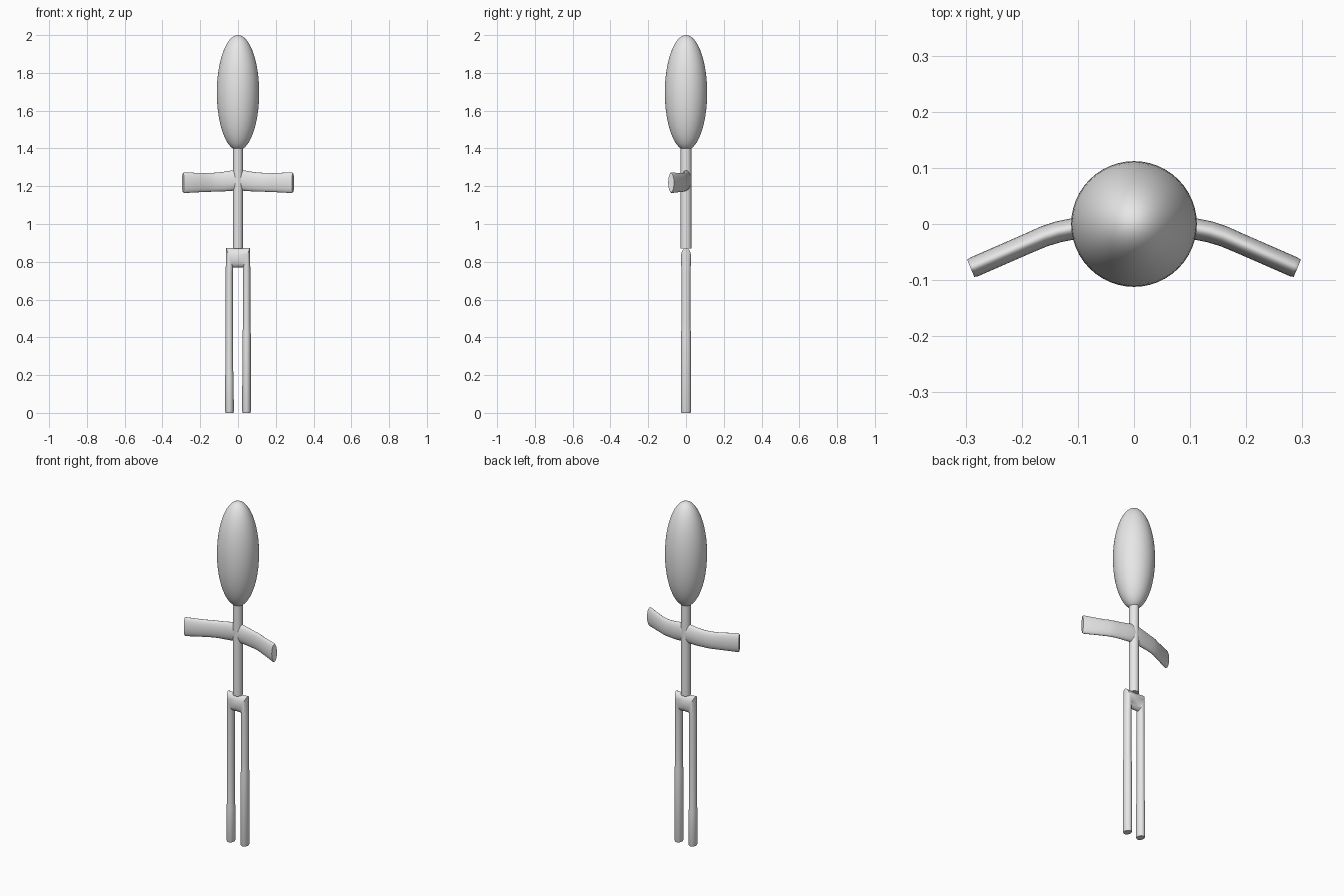
import bpy, bmesh, math
from mathutils import Vector

if "Cube" in bpy.data.objects:
    bpy.data.objects.remove(bpy.data.objects["Cube"])

SIDES = 32
grey = bpy.data.materials.new("plain grey")
grey.diffuse_color = (0.8, 0.8, 0.8, 1)
grey.use_nodes = True
grey.node_tree.nodes["Principled BSDF"].inputs["Base Color"].default_value = grey.diffuse_color


def finish(name, bm):
    """Turn a bmesh into a smooth shaded object."""
    bmesh.ops.recalc_face_normals(bm, faces=bm.faces)
    me = bpy.data.meshes.new(name)
    bm.to_mesh(me)
    bm.free()
    me.materials.append(grey)
    ob = bpy.data.objects.new(name, me)
    bpy.context.collection.objects.link(ob)
    bpy.ops.object.select_all(action='DESELECT')
    ob.select_set(True)
    bpy.context.view_layer.objects.active = ob
    bpy.ops.object.shade_smooth_by_angle(angle=math.radians(40))
    return ob


def tube(name, rings):
    """Closed tube through elliptical rings (centre, half axis, half axis)."""
    bm = bmesh.new()
    loops = []
    for c, a, b in rings:
        c, a, b = Vector(c), Vector(a), Vector(b)
        loops.append([bm.verts.new(c + a * math.cos(t) + b * math.sin(t))
                      for t in (2 * math.pi * i / SIDES for i in range(SIDES))])
    for p, q in zip(loops, loops[1:]):
        for i in range(SIDES):
            j = (i + 1) % SIDES
            bm.faces.new((p[i], p[j], q[j], q[i]))
    bm.faces.new(loops[0])
    bm.faces.new(loops[-1])
    return finish(name, bm)


# Egg-shaped head
bm = bmesh.new()
bmesh.ops.create_uvsphere(bm, u_segments=48, v_segments=32, radius=1)
for v in bm.verts:
    v.co = Vector((v.co.x * 0.112, v.co.y * 0.112, 1.695 + v.co.z * 0.305))
finish("head", bm)

# Neck and torso in one rod
tube("torso", [((0, 0, z), (0.026, 0, 0), (0, 0.028, 0)) for z in (0.87, 1.16, 1.42)])

# Both arms as one bent flat tube: x, y, z, half thickness, half height
half = [(0.03, 0.0, 1.230, 0.024, 0.054), (0.07, -0.003, 1.225, 0.021, 0.052),
        (0.11, -0.009, 1.222, 0.019, 0.050), (0.135, -0.014, 1.221, 0.019, 0.050),
        (0.16, -0.022, 1.220, 0.0185, 0.050), (0.19, -0.035, 1.219, 0.018, 0.050),
        (0.285, -0.0765, 1.219, 0.018, 0.055), (0.291, -0.079, 1.219, 0.0165, 0.051)]
path = [(-x, *r) for x, *r in reversed(half)] + [(0, 0.001, 1.231, 0.026, 0.054)] + half
rings = []
for i, (x, y, z, w, h) in enumerate(path):
    p, q = path[max(i - 1, 0)], path[min(i + 1, len(path) - 1)]
    d = Vector((q[0] - p[0], q[1] - p[1], 0)).normalized()
    rings.append(((x, y, z), Vector((-d.y, d.x, 0)) * w, (0, 0, h)))
tube("arms", rings)

# Legs and hip bar as one tube, mitred at the hip corners


def leg(s, foot_top):
    """Rings from the foot up to the mitred corner on side s."""
    out = []
    for z, x, w in ((0, 0.045, 0.020), (0.008, 0.045, 0.023), (foot_top, 0.0455, 0.022),
                    (foot_top + 0.03, 0.046, 0.020), (0.5, 0.046, 0.0195), (0.74, 0.046, 0.0195)):
        out.append(((s * x, 0, z), (s * w, 0, 0), (0, w + 0.004, 0)))
    out.append(((s * 0.045, 0, 0.822), (s * 0.018, 0, 0.052), (0, 0.027, 0)))
    return out


middle = [((0, 0, 0.82), (0, 0, 0.05), (0, 0.026, 0))]
tube("legs_and_hips", leg(-1, 0.20) + middle + leg(1, 0.42)[::-1])
